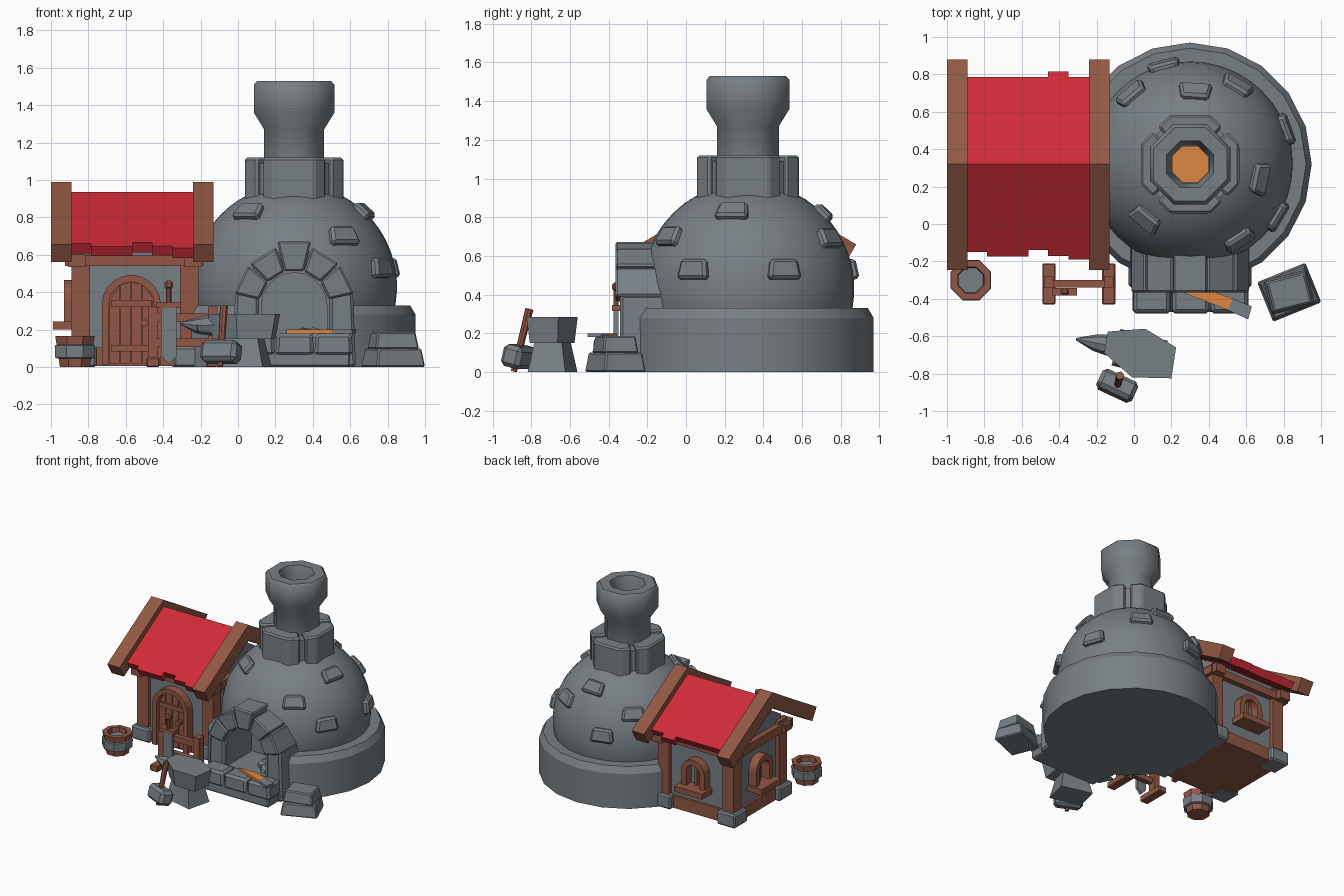
import bpy, bmesh, math
from mathutils import Matrix, Vector, Euler

if "Cube" in bpy.data.objects:
    bpy.data.objects.remove(bpy.data.objects["Cube"])

def material(name, rgb):
    m = bpy.data.materials.new(name)
    m.diffuse_color = (*rgb, 1)
    m.use_nodes = True
    m.node_tree.nodes["Principled BSDF"].inputs["Base Color"].default_value = m.diffuse_color
    return m

STONE = material("stone grey", (0.187, 0.215, 0.235))
WOOD = material("wood brown", (0.285, 0.097, 0.059))
RED = material("roof red", (0.62, 0.024, 0.038))
HOT = material("glowing orange", (0.74, 0.245, 0.052))

# ---------- helpers ----------
def finish(name, bm, mat, bevel=0, matrix=None):
    if bevel:
        bmesh.ops.bevel(bm, geom=bm.edges[:], offset=bevel, segments=1, affect='EDGES')
    if matrix:
        bm.transform(matrix)
    bmesh.ops.recalc_face_normals(bm, faces=bm.faces[:])
    me = bpy.data.meshes.new(name)
    bm.to_mesh(me)
    bm.free()
    me.materials.append(mat)
    ob = bpy.data.objects.new(name, me)
    bpy.context.collection.objects.link(ob)
    return ob

def activate(ob):
    bpy.ops.object.select_all(action='DESELECT')
    ob.select_set(True)
    bpy.context.view_layer.objects.active = ob

def smooth(ob, angle):
    activate(ob)
    bpy.ops.object.shade_smooth_by_angle(angle=math.radians(angle))

def box(name, c, size, mat, rot=(0, 0, 0), bevel=0, taper=1):
    bm = bmesh.new()
    bmesh.ops.create_cube(bm, size=1)
    for v in bm.verts:
        t = taper if v.co.z > 0 else 1
        v.co = Vector((v.co.x * size[0] * t, v.co.y * size[1] * t, v.co.z * size[2]))
    M = Matrix.Translation(c) @ Euler([math.radians(a) for a in rot]).to_matrix().to_4x4()
    return finish(name, bm, mat, bevel, M)

def prism(name, pts, axis, lo, hi, mat, bevel=0, taper=1):
    """Extrude an outline along an axis; taper shrinks the low end."""
    put = {'x': lambda u, v, t: (t, u, v), 'y': lambda u, v, t: (u, t, v), 'z': lambda u, v, t: (u, v, t)}[axis]
    cu, cv = (sum(p[i] for p in pts) / len(pts) for i in (0, 1))
    bm = bmesh.new()
    a = [bm.verts.new(put(cu + (u - cu) * taper, cv + (v - cv) * taper, lo)) for u, v in pts]
    b = [bm.verts.new(put(u, v, hi)) for u, v in pts]
    bm.faces.new(a)
    bm.faces.new(b)
    for i in range(len(pts)):
        j = (i + 1) % len(pts)
        bm.faces.new((a[i], a[j], b[j], b[i]))
    return finish(name, bm, mat, bevel)

def lathe(name, profile, n, c, mat, turn=0.5, flat=True):
    """Spin (radius, z) points; flat=True measures radius to the flats."""
    k = 1 / math.cos(math.pi / n) if flat else 1
    bm = bmesh.new()
    rings = [[bm.verts.new((c[0] + r * k * math.cos(2 * math.pi * (i + turn) / n),
                            c[1] + r * k * math.sin(2 * math.pi * (i + turn) / n), z))
              for i in range(n)] for r, z in profile]
    for p, q in zip(rings, rings[1:]):
        for i in range(n):
            bm.faces.new((p[i], p[(i + 1) % n], q[(i + 1) % n], q[i]))
    bm.faces.new(rings[0])
    bm.faces.new(rings[-1])
    return finish(name, bm, mat)

def rod(name, p, q, r1, r2, mat, n=8):
    p, q = Vector(p), Vector(q)
    bm = bmesh.new()
    bmesh.ops.create_cone(bm, cap_ends=True, segments=n, radius1=r1, radius2=r2, depth=(q - p).length)
    M = Matrix.Translation((p + q) / 2) @ (q - p).to_track_quat('Z', 'Y').to_matrix().to_4x4()
    return finish(name, bm, mat, 0, M)

def arch(cx, r, spring, base, n=10):
    arc = [(cx + r * math.cos(math.pi * i / n), spring + r * math.sin(math.pi * i / n)) for i in range(n + 1)]
    return [(cx + r, base)] + arc + [(cx - r, base)]

def arch_frame(cx, r_out, r_in, spring, base):
    return arch(cx, r_out, spring, base) + arch(cx, r_in, spring, base)[::-1]

# ---------- furnace ----------
CX, CY, DZ, R = 0.30, 0.32, 0.43, 0.55
base = lathe("furnace_base", [(0.65, 0), (0.65, 0.28), (0.62, 0.33)], 20, (CX, CY), STONE, 0, False)
prof = [(R * math.cos(math.radians(a)), DZ + R * math.sin(math.radians(a))) for a in range(-15, 73, 6)]
dome = lathe("furnace_dome", prof, 40, (CX, CY), STONE, 0, False)
cutter = prism("mouth_cutter", arch(CX, 0.18, 0.33, 0.16), 'y', -0.6, 0.0, STONE)
cutter.hide_render = True
for ob in (base, dome):
    mod = ob.modifiers.new("mouth", 'BOOLEAN')
    mod.operation, mod.object, mod.solver = 'DIFFERENCE', cutter, 'EXACT'
    activate(ob)
    bpy.ops.object.modifier_apply(modifier="mouth")
    smooth(ob, 30)
bpy.data.objects.remove(cutter)

# stones set in the dome: (azimuth degrees, height)
for i, (az, z) in enumerate([(105, 0.53), (130, 0.69), (86, 0.82), (59, 0.69), (-12, 0.83), (231, 0.83),
                             (-57, 0.70), (-31, 0.53), (20, 0.53)]):
    el = math.asin((z - DZ) / R)
    M = (Matrix.Translation((CX, CY, DZ)) @ Matrix.Rotation(math.radians(az), 4, 'Z')
         @ Matrix.Rotation(-el, 4, 'Y') @ Matrix.Translation((R - 0.004, 0, 0)))
    bm = bmesh.new()
    bmesh.ops.create_cube(bm, size=1)
    for v in bm.verts:
        v.co = (v.co.x * 0.065, v.co.y * (0.18 if v.co.z < 0 else 0.145), v.co.z * 0.105)
    finish(f"dome_stone_{i}", bm, STONE, 0.015, M)

# collar of four blocks round a core
lathe("collar_core", [(0.24, 0.86), (0.24, 1.09)], 8, (CX, CY), STONE)
a, h, g = 0.263, 0.263 * math.tan(math.pi / 8), 0.014
d = a * math.sqrt(0.5)
for i in range(4):
    c, s = math.cos(i * math.pi / 2), math.sin(i * math.pi / 2)
    half = [(0.12, -0.10), (d + g, -d + g), (a, -h), (a, h), (d + g, d - g), (0.12, 0.10)]
    prism(f"collar_block_{i}", [(CX + x * c - y * s, CY + x * s + y * c) for x, y in half],
          'z', 0.87, 1.12, STONE, 0.012)

# hollow chimney with a glow inside
chimney = lathe("chimney", [(0.16, 1.05), (0.16, 1.27), (0.215, 1.36), (0.215, 1.51), (0.197, 1.53),
                            (0.125, 1.53), (0.10, 1.44), (0.10, 1.12)], 8, (CX, CY), STONE)
smooth(chimney, 46)
lathe("chimney_glow", [(0.098, 1.12), (0.098, 1.13)], 8, (CX, CY), HOT)

# mouth: legs, wedge stones, keystone
for s in (-1, 1):
    prism(f"mouth_leg_{s}", [(CX + s * 0.19, 0), (CX + s * 0.33, 0), (CX + s * 0.315, 0.40), (CX + s * 0.19, 0.40)],
          'y', -0.34, -0.08, STONE, 0.015)
prism("mouth_lining", arch_frame(CX, 0.30, 0.175, 0.33, 0.02), 'y', -0.325, -0.02, STONE)
for i in range(5):
    a0, a1 = math.radians(10 + 32 * i), math.radians(10 + 32 * (i + 1))
    ro = 0.355 if i == 2 else 0.325
    wedge = [(CX + r * math.cos(t), 0.33 + r * math.sin(t)) for r, t in
             ((0.19, a0), (ro, a0 + 0.02), (ro, a1 - 0.02), (0.19, a1))]
    prism(f"mouth_wedge_{i}", wedge, 'y', -0.365, -0.08, STONE, 0.01)
for i, (x, y) in enumerate([(0.36, -0.16), (0.42, -0.22)]):
    box(f"coal_{i}", (x, y, 0.17), (0.11, 0.1, 0.07), STONE, (10, 15, 40 * i), 0.02, 0.8)

# hearth with a hot blade on it
box("hearth_foot", (CX, -0.36, 0.04), (0.60, 0.22, 0.08), STONE, bevel=0.01)
for i in range(3):
    box(f"hearth_stone_{i}", (0.095 + 0.208 * i, -0.40, 0.12), (0.205, 0.16, 0.12), STONE, bevel=0.018, taper=0.95)
prism("hot_blade", [(0.26, -0.365), (0.42, -0.36), (0.53, -0.40), (0.50, -0.46)], 'z', 0.18, 0.2, HOT)
prism("cool_blade", [(0.53, -0.40), (0.63, -0.44), (0.61, -0.51), (0.50, -0.46)], 'z', 0.18, 0.2, STONE)

# spare stones
box("spare_stone_low", (0.83, -0.365, 0.05), (0.28, 0.23, 0.10), STONE, (0, 0, 22), 0.008, 0.88)
box("spare_stone_high", (0.83, -0.365, 0.142), (0.24, 0.19, 0.09), STONE, (0, 0, 14), 0.008, 0.86)

# ---------- house ----------
def chevron(name, x0, x1, zr, front, back, thick, mat, k=0.59):
    """Inverted V across y, swept along x."""
    c = 1 / math.hypot(1, k)
    s, m = k * c, 0.32
    prism(name, [(m - front, zr - front * k), (m, zr), (m + back, zr - back * k),
                 (m + back - thick * s, zr - back * k - thick * c), (m, zr - thick / c),
                 (m - front + thick * s, zr - front * k - thick * c)], 'x', x0, x1, mat)

F, K = 0.01, 0.63  # front and back wall
prism("house_walls", [(F, 0.03), (K, 0.03), (K, 0.66), (0.32, 0.85), (F, 0.66)], 'x', -0.86, -0.24, STONE)
box("house_sill", (-0.55, 0.32, 0.055), (0.66, K - F + 0.04, 0.10), WOOD)
for x in (-0.84, -0.26):
    for y in (F + 0.02, K - 0.02):
        box(f"corner_post_{x}_{y}", (x, y, 0.32), (0.10, 0.10, 0.62), WOOD)
        box(f"corner_stone_{x}_{y}", (x, y, 0.055), (0.165, 0.165, 0.11), STONE, bevel=0.012)
    box(f"gable_beam_{x}", (x + math.copysign(0.02, x + 0.5), 0.32, 0.57), (0.09, 0.80, 0.07), WOOD)
for y in (F, K):
    box(f"eave_beam_{y}", (-0.555, y, 0.57), (0.74, 0.09, 0.06), WOOD)
for x0, x1 in ((-1.0, -0.89), (-0.24, -0.13)):
    chevron("barge_board", x0, x1, 0.99, 0.565, 0.56, 0.11, WOOD)
for i, (x0, x1, f, b) in enumerate([(-0.89, -0.785, 0.47, 0.465), (-0.785, -0.565, 0.495, 0.465),
                                    (-0.565, -0.46, 0.46, 0.465), (-0.46, -0.35, 0.49, 0.495),
                                    (-0.35, -0.24, 0.51, 0.465)]):
    chevron(f"roof_strip_{i}", x0, x1, 0.937, f, b, 0.06, RED)

# door
prism("door_frame", arch_frame(-0.57, 0.158, 0.12, 0.335, 0.01), 'y', F - 0.07, F, WOOD)
prism("door_back", arch(-0.57, 0.125, 0.335, 0.01), 'y', F - 0.02, F, WOOD)
for i in range(4):
    x0, x1 = -0.688 + 0.0595 * i, -0.688 + 0.0595 * i + 0.054
    top = [0.335 + math.sqrt(max(0, 0.12 ** 2 - (x + 0.57) ** 2)) for x in (x0, x1)]
    prism(f"door_plank_{i}", [(x0, 0.02), (x1, 0.02), (x1, top[1]), (x0, top[0])], 'y', F - 0.035, F - 0.01, WOOD)
for z in (0.10, 0.34):
    box(f"door_strap_{z}", (-0.57, F - 0.04, z), (0.22, 0.02, 0.035), WOOD)
rod("door_knob", (-0.50, F - 0.03, 0.235), (-0.50, F - 0.075, 0.235), 0.02, 0.02, WOOD)

# arched windows on the left side and the back
for ax, c, wall, o in (('x', 0.32, -0.86, -1), ('y', -0.55, K, 1)):
    prism(f"window_frame_{ax}", arch_frame(c, 0.105, 0.06, 0.36, 0.22), ax, wall, wall + o * 0.07, WOOD)
    prism(f"window_bar_{ax}", [(c - 0.012, 0.22), (c + 0.012, 0.22), (c + 0.012, 0.425), (c - 0.012, 0.425)],
          ax, wall, wall + o * 0.03, WOOD)
    prism(f"window_sill_{ax}", [(c - 0.125, 0.2), (c + 0.125, 0.2), (c + 0.125, 0.245), (c - 0.125, 0.245)],
          ax, wall, wall + o * 0.13, WOOD)

# ---------- barrel ----------
B = (-0.872, -0.30)
lathe("barrel", [(0.08, 0), (0.105, 0.165), (0.07, 0.165), (0.065, 0.12)], 8, B, WOOD)
lathe("barrel_band", [(0.09, 0.045), (0.105, 0.05), (0.108, 0.115), (0.098, 0.12)], 8, B, STONE)
lathe("barrel_water", [(0.066, 0.12), (0.066, 0.128)], 8, B, STONE)

# ---------- sword rack ----------
for x in (-0.455, -0.135):
    box(f"rack_foot_{x}", (x, -0.32, 0.025), (0.07, 0.22, 0.05), WOOD, bevel=0.006)
    box(f"rack_post_{x}", (x, -0.31, 0.17), (0.05, 0.06, 0.31), WOOD)
for z in (0.13, 0.265):
    box(f"rack_bar_{z}", (-0.295, -0.32, z), (0.36, 0.04, 0.045), WOOD)
prism("sword_blade", [(-0.412, 0.32), (-0.412, 0.06), (-0.37, 0.015), (-0.328, 0.06), (-0.328, 0.32)],
      'y', -0.375, -0.35, STONE)
box("sword_guard", (-0.37, -0.362, 0.33), (0.13, 0.04, 0.03), WOOD)
rod("sword_grip", (-0.37, -0.362, 0.33), (-0.37, -0.362, 0.43), 0.014, 0.014, WOOD)
box("sword_pommel", (-0.37, -0.362, 0.44), (0.045, 0.04, 0.045), WOOD, bevel=0.012)

# ---------- anvil and hammer ----------
prism("anvil_top", [(-0.14, -0.575), (0.06, -0.56), (0.225, -0.66), (0.2, -0.825), (-0.01, -0.82), (-0.16, -0.69)],
      'z', 0.15, 0.285, STONE, taper=0.87)
box("anvil_base", (0.03, -0.69, 0.08), (0.26, 0.20, 0.16), STONE, (0, 0, -14), taper=0.72)
rod("anvil_horn", (-0.12, -0.65, 0.225), (-0.21, -0.635, 0.222), 0.06, 0.045, STONE)
rod("anvil_horn_tip", (-0.21, -0.635, 0.222), (-0.31, -0.615, 0.235), 0.045, 0.006, STONE)
box("hammer_head", (-0.09, -0.865, 0.08), (0.21, 0.11, 0.115), STONE, (-14, 0, -25), 0.022)
rod("hammer_handle", (-0.095, -0.89, 0.003), (-0.075, -0.81, 0.325), 0.016, 0.022, WOOD)
